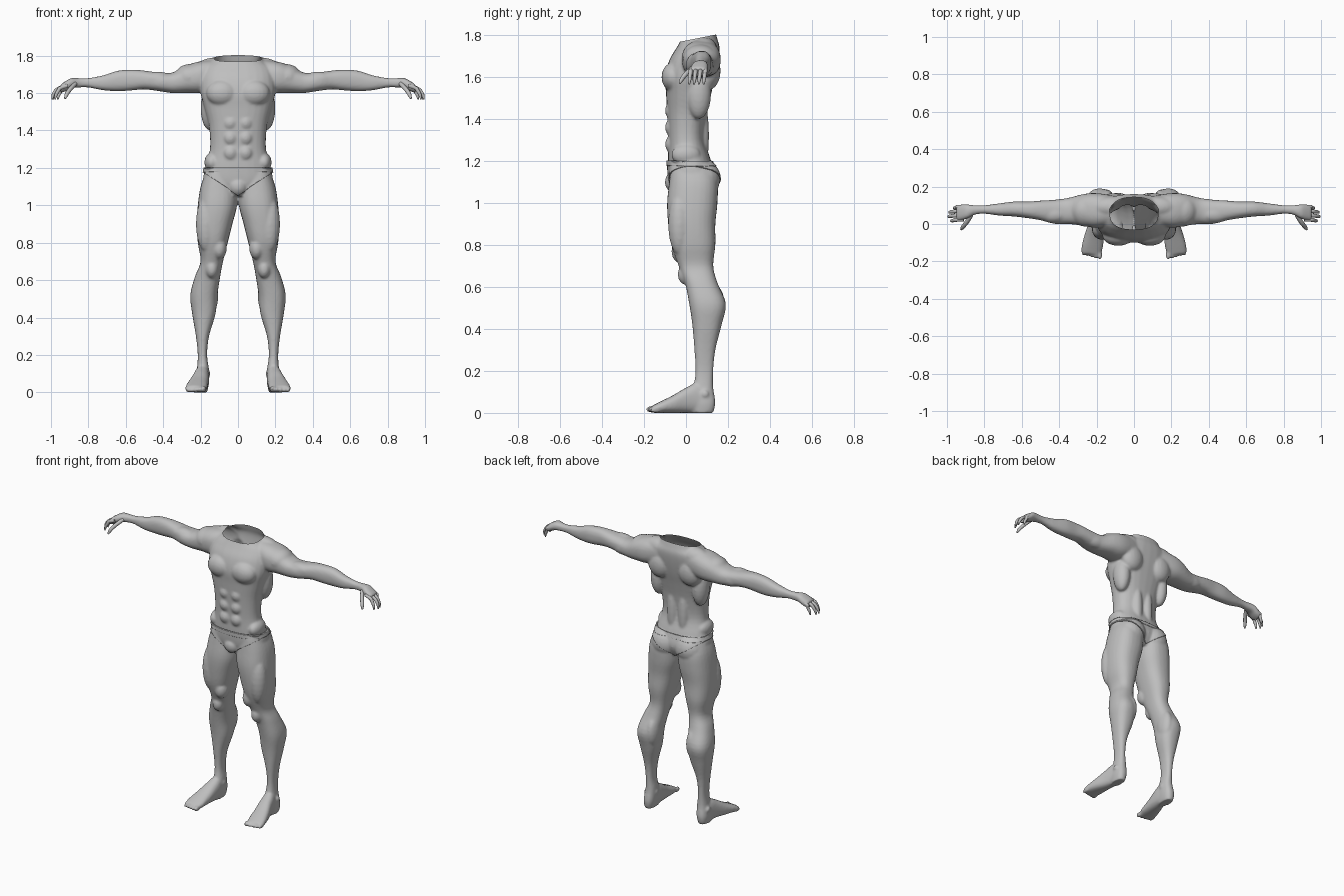
import bpy
import bmesh
from math import cos, sin, pi, copysign
from mathutils import Vector, Matrix

CM = 0.01          # tables below are in hundredths of a unit
RING_SIDES = 28

cube = bpy.data.objects.get("Cube")
if cube:
    bpy.data.objects.remove(cube, do_unlink=True)

skin = bpy.data.materials.new("clay grey")
skin.use_nodes = True
skin.diffuse_color = (0.52, 0.52, 0.52, 1)
skin.node_tree.nodes["Principled BSDF"].inputs["Base Color"].default_value = skin.diffuse_color


def spline(a, b, c, d, t):
    """Catmull-Rom value between b and c."""
    return 0.5 * (2 * b + (c - a) * t + (2 * a - 5 * b + 4 * c - d) * t * t
                  + (3 * b - a - 3 * c + d) * t ** 3)


def smooth_rows(rows, steps=4):
    padded = [rows[0]] + rows + [rows[-1]]
    for i in range(len(rows) - 1):
        for step in range(steps):
            yield [spline(*values, step / steps) for values in zip(*padded[i:i + 4])]
    yield rows[-1]


def loft(bm, axis, rows, side=1, power=2.4):
    """Closed tube; each row is position on the axis, then low/high bounds of the other two axes."""
    others = [k for k in range(3) if k != axis]
    rings = []
    for at, low_u, high_u, low_v, high_v in smooth_rows(rows):
        ring = []
        for k in range(RING_SIDES):
            angle = 2 * pi * k / RING_SIDES
            u, v = (copysign(abs(f) ** (2 / power), f) for f in (cos(angle), sin(angle)))
            point = Vector()
            point[axis] = at * CM
            point[others[0]] = (low_u + high_u + (high_u - low_u) * u) / 2 * CM
            point[others[1]] = (low_v + high_v + (high_v - low_v) * v) / 2 * CM
            point.x *= side
            ring.append(bm.verts.new(point))
        rings.append(ring)
    for lower, upper in zip(rings, rings[1:]):
        for k in range(RING_SIDES):
            n = (k + 1) % RING_SIDES
            bm.faces.new((lower[k], lower[n], upper[n], upper[k]))
    bm.faces.new(rings[0])
    bm.faces.new(rings[-1])


def muscle(bm, side, center, radii):
    place = Matrix.Translation(Vector((center[0] * side, center[1], center[2])) * CM)
    bmesh.ops.create_uvsphere(bm, u_segments=20, v_segments=12, radius=CM,
                              matrix=place @ Matrix.Diagonal((*radii, 1)))


def add_object(name, mesh):
    obj = bpy.data.objects.new(name, mesh)
    bpy.context.collection.objects.link(obj)
    mesh.materials.clear()
    mesh.materials.append(skin)
    return obj


def baked(obj):
    """Mesh with the object's modifiers applied."""
    graph = bpy.context.evaluated_depsgraph_get()
    return bpy.data.meshes.new_from_object(obj.evaluated_get(graph))


# Body masses
torso = [(105, -8, 8, -6, 11), (112, -18, 18, -8, 14), (120, -17.5, 17.5, -8.5, 12),
         (130, -15, 15, -8.5, 9), (142, -15.5, 15.5, -9, 10), (152, -18, 18, -9.5, 12),
         (160, -20, 20, -10, 14), (168, -20, 20, -8, 15.5), (174, -18, 18, -4.5, 16),
         (178, -13, 13, -2.5, 15), (185, -11, 11, -1.5, 13)]
leg = [(118, 3, 17, -7, 12), (110, 0.5, 20, -8, 15), (100, 0.5, 21.5, -9, 15),
       (90, 3, 22, -8.5, 14), (80, 5.5, 21.5, -7, 14), (70, 8, 20, -3.5, 13),
       (62, 9.5, 23, -0.5, 15), (52, 11, 25.5, 1.5, 19), (42, 12, 24.5, 3, 17),
       (30, 15.5, 22.5, 4, 14), (20, 16.5, 21.5, 4.5, 13), (12, 15.5, 22, 3.5, 13),
       (5, 15.5, 23, 2, 14), (0, 16.5, 22.5, 2, 13)]
foot = [(13, 17, 22, 1, 7), (6, 15.5, 23, 0, 14), (0, 15.5, 24.5, 0, 12),
        (-6, 16, 26.5, 0, 8.5), (-12, 16.5, 28, 0, 5.5), (-16, 17.5, 28, 0, 3.5)]
arm = [(10, 0, 15, 162, 178), (20, -2, 16.5, 160, 177), (27, -1, 16, 160, 175),
       (35, 0, 14, 160, 171), (42, 0, 13, 161, 171), (50, 2, 12.5, 162, 172),
       (56, 3, 12, 161.5, 172.5), (64, 4, 12, 161, 172), (72, 4.5, 11, 161.5, 169.5),
       (80, 5.5, 10, 163, 168), (85, 5, 10, 163, 168), (89, 3, 10.5, 162.5, 168),
       (92, 2, 10.5, 161, 166.5), (95, 1.5, 10, 160, 164.5)]

# Paired muscle swellings: centre, radii
muscles = {
    "pectoral": ((8.5, -6, 160), (8.5, 5.7, 7)),
    "deltoid": ((26, 7, 168.5), (8, 8.5, 7)),
    "trapezius": ((12, 9, 173), (11, 6, 6)),
    "shoulder_blade": ((11, 11, 163), (8, 5.5, 9)),
    "back_side": ((15, 6, 152), (5, 6, 12)),
    "spine_column": ((4, 7.5, 132), (3.5, 3.5, 18)),
    "oblique": ((14, 0, 123), (4, 7, 5)),
    "buttock": ((9, 8, 111), (9, 8.2, 9)),
    "outer_thigh": ((17, -3, 90), (5.5, 5.5, 15)),
    "inner_thigh": ((10, -2, 77), (4, 5, 6)),
    "kneecap": ((14, 0, 66), (3.5, 4, 5)),
    "inner_calf": ((14.5, 12, 52), (4, 6.5, 10)),
    "biceps": ((43, 5, 167.5), (8, 4.5, 4)),
    "triceps": ((38, 9, 165), (9, 4.5, 4.5)),
    "inner_ankle": ((16.5, 8, 10), (1.8, 2, 2)),
    "outer_ankle": ((22, 9, 9), (1.8, 2, 2)),
}

bm = bmesh.new()
loft(bm, 2, torso)
for side in (1, -1):
    for axis, rows in ((2, leg), (1, foot), (0, arm)):
        loft(bm, axis, rows, side)
    for center, radii in muscles.values():
        muscle(bm, side, center, radii)
    for height in (128, 136, 144):                     # stomach blocks
        muscle(bm, side, (4, -7, height), (3.8, 3, 4))
    for toe in range(5):                               # toes, largest inside
        size = 1.7 - 0.15 * toe
        muscle(bm, side, (18.3 + 2.2 * toe, -16.5 + 0.5 * toe, size), (size * 0.8, 2.6, size))
muscle(bm, 1, (0, -4.5, 110), (5, 5, 5))
bmesh.ops.recalc_face_normals(bm, faces=bm.faces)
source = bpy.data.meshes.new("body_source")
bm.to_mesh(source)
bm.free()

# Fuse the masses into one skin
body = add_object("body", source)
remesh = body.modifiers.new("fuse", "REMESH")
remesh.mode = "VOXEL"
remesh.voxel_size = 0.007
relax = body.modifiers.new("relax", "SMOOTH")
relax.factor = 0.5
relax.iterations = 7
fused = baked(body)
body.modifiers.clear()


def trimmed(planes, name):
    """Copy of the fused skin, cut away on the outer side of each plane."""
    work = bmesh.new()
    work.from_mesh(fused)
    for point, normal in planes:
        bmesh.ops.bisect_plane(work, geom=work.verts[:] + work.edges[:] + work.faces[:],
                               plane_co=point, plane_no=normal, clear_outer=True)
    for face in work.faces:
        face.smooth = True
        face.material_index = 0
    mesh = bpy.data.meshes.new(name)
    work.to_mesh(mesh)
    work.free()
    return mesh


# Open, hollow neck
body.data = trimmed([((0, 0.13, 1.8), (0, -0.2, 1))], "body")
body.data.materials.clear()
body.data.materials.append(skin)

# Briefs and waistband: thin shells following the skin
crotch = (0, 0, 1.055)
leg_lines = [(crotch, (0.66, 0, -1)), (crotch, (-0.66, 0, -1))]
waist = ((0, 0, 1.2), (0, 0.03, 1))
band_bottom = ((0, 0, 1.175), (0, -0.03, -1))
for name, planes, thickness in (("briefs", leg_lines + [waist], 0.006),
                                ("waistband", [waist, band_bottom], 0.009)):
    shell = add_object(name, trimmed(planes, name))
    solid = shell.modifiers.new("thickness", "SOLIDIFY")
    solid.thickness = thickness
    solid.offset = 1


def finger(name, points, radius):
    curve = bpy.data.curves.new(name, "CURVE")
    curve.dimensions = "3D"
    curve.bevel_depth = radius
    curve.bevel_resolution = 3
    curve.use_fill_caps = True
    line = curve.splines.new("NURBS")
    line.points.add(len(points) - 1)
    for target, point in zip(line.points, points):
        target.co = (*(Vector(point) * CM), 1)
    for target, width in zip(reversed(line.points), (0.35, 0.85, 0.95)):
        target.radius = width
    line.order_u = 3
    line.use_endpoint_u = True
    add_object(name, curve)


# Drooping fingers and thumbs
reach = {"index": 98.5, "middle": 100, "ring": 99.5, "little": 97}
for side, label in ((1, "left"), (-1, "right")):
    for order, (kind, tip) in enumerate(reach.items()):
        y = 2.3 + 2.3 * order
        bend = tip - 2.5
        finger(f"{label}_{kind}_finger",
               [(side * 91, y, 164), (side * 95, y, 163), (side * bend, y - 0.3, 161.5),
                (side * (tip - 0.8), y - 0.6, 158.5), (side * (tip - 0.7), y - 0.8, 156.5)], 0.0105)
    finger(f"{label}_thumb",
           [(side * 87, 5, 165), (side * 89, 1.5, 163), (side * 91, -1, 160.5),
            (side * 92, -2.3, 158.5), (side * 92.5, -3, 157)], 0.012)
